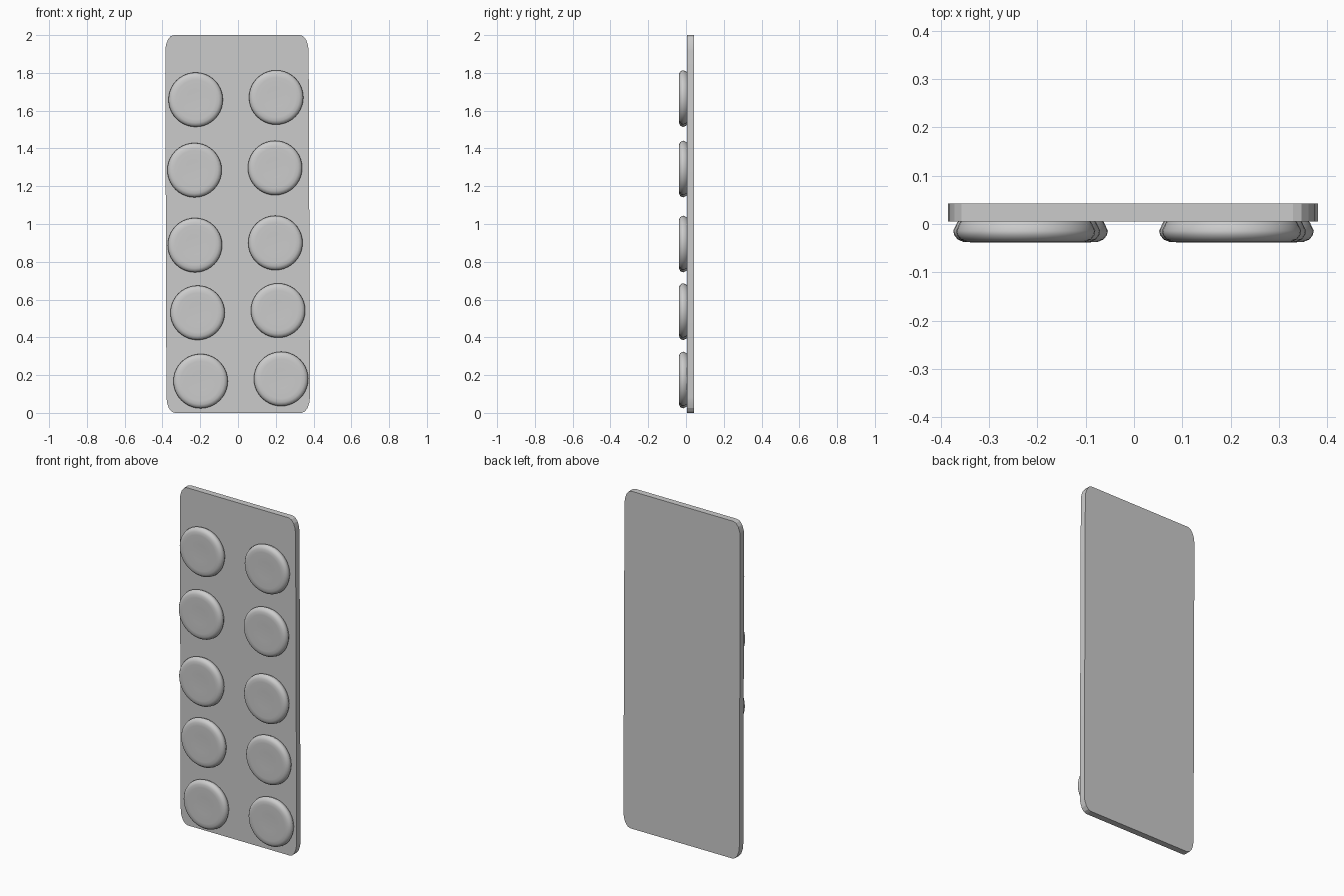
import bpy
import bmesh
from math import cos, sin, pi, radians

cube = bpy.data.objects.get("Cube")
if cube:
    bpy.data.objects.remove(cube, do_unlink=True)

grey = bpy.data.materials.new("plain grey")
grey.use_nodes = True
colour = (0.6, 0.6, 0.6, 1)
grey.diffuse_color = colour
grey.node_tree.nodes["Principled BSDF"].inputs["Base Color"].default_value = colour


def finish(bm, name, angle):
    bmesh.ops.recalc_face_normals(bm, faces=bm.faces)
    mesh = bpy.data.meshes.new(name)
    bm.to_mesh(mesh)
    bm.free()
    mesh.materials.append(grey)
    obj = bpy.data.objects.new(name, mesh)
    bpy.context.collection.objects.link(obj)
    bpy.ops.object.select_all(action="DESELECT")
    obj.select_set(True)
    bpy.context.view_layer.objects.active = obj
    bpy.ops.object.shade_smooth_by_angle(angle=radians(angle))
    return obj


# Backing sheet: slightly skewed rectangle with tall, rounded corners
FRONT, BACK = 0.005, 0.042
corners = [(0.381, 0, 1, -1), (0.374, 2, 1, 1), (-0.385, 2, -1, 1), (-0.379, 0, -1, -1)]
bm = bmesh.new()
outline = []
for i, (x, z, sx, sz) in enumerate(corners):
    rx, rz = 0.045, 0.085
    arc = []
    for k in range(5):
        a = k * pi / 8
        arc.append((x - sx * rx * (1 - cos(a)), z - sz * rz * (1 - sin(a))))
    outline += arc if sx * sz > 0 else arc[::-1]
sheet = bm.faces.new([bm.verts.new((x, FRONT, z)) for x, z in outline])
side = bmesh.ops.extrude_face_region(bm, geom=[sheet], use_keep_orig=True)
moved = [v for v in side["geom"] if isinstance(v, bmesh.types.BMVert)]
bmesh.ops.translate(bm, verts=moved, vec=(0, BACK - FRONT, 0))
finish(bm, "backing_sheet", 15)

# Tablet: lathed profile of (radius, depth), embedded in the sheet
PROFILE = [(0.128, 0.012), (0.136, 0.003), (0.144, -0.014), (0.142, -0.023),
           (0.135, -0.032), (0.123, -0.037), (0.105, -0.038), (0.05, -0.036)]
SIDES = 40


def tablet(name, cx, cz):
    bm = bmesh.new()
    rings = [[bm.verts.new((cx + r * cos(2 * pi * k / SIDES), y,
                            cz + r * sin(2 * pi * k / SIDES)))
              for k in range(SIDES)] for r, y in PROFILE]
    for low, high in zip(rings, rings[1:]):
        for k in range(SIDES):
            n = (k + 1) % SIDES
            bm.faces.new((low[k], low[n], high[n], high[k]))
    bm.faces.new(rings[0])
    bm.faces.new(rings[-1])
    finish(bm, name, 40)


# Two columns of tablets, the left one offset from the right
rows = [(-0.198, 0.168), (-0.214, 0.53), (-0.228, 0.888), (-0.23, 1.285), (-0.224, 1.658)]
for i, (x, z) in enumerate(rows, 1):
    tablet(f"right_tablet_{i}", x, z)
    tablet(f"left_tablet_{i}", x + 0.426, z + 0.012)
